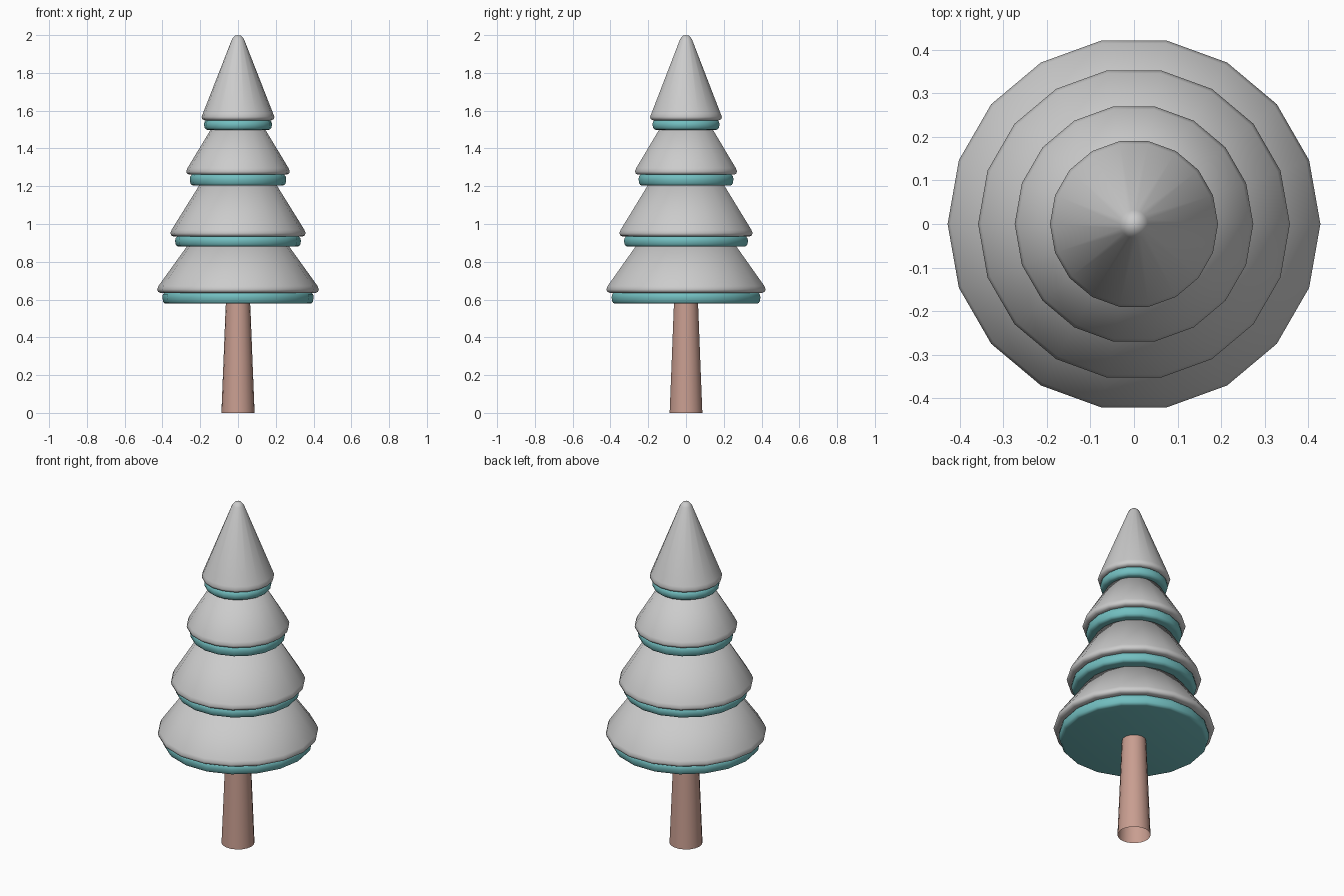
import bpy, bmesh
from math import cos, sin, tau

if "Cube" in bpy.data.objects:
    bpy.data.objects.remove(bpy.data.objects["Cube"])

SIDES = 18


def material(name, rgb):
    m = bpy.data.materials.new(name)
    m.diffuse_color = (*rgb, 1)
    m.use_nodes = True
    m.node_tree.nodes["Principled BSDF"].inputs["Base Color"].default_value = m.diffuse_color
    return m


def lathe(name, profile, mat=None, sharp=False):
    """Revolve (radius, z) points, listed top to bottom, around z."""
    bm = bmesh.new()
    rings = []
    for r, z in profile:
        n = SIDES if r > 0 else 1
        rings.append([bm.verts.new((r * cos(tau * i / SIDES), r * sin(tau * i / SIDES), z))
                      for i in range(n)])
    for a, b in zip(rings, rings[1:]):
        for i in range(SIDES):
            j = (i + 1) % SIDES
            if len(a) == 1:
                bm.faces.new((a[0], b[i], b[j]))
            elif len(b) == 1:
                bm.faces.new((a[j], a[i], b[0]))
            else:
                bm.faces.new((a[j], a[i], b[i], b[j]))
    for f in bm.faces:
        f.smooth = True
    me = bpy.data.meshes.new(name)
    bm.to_mesh(me)
    bm.free()
    ob = bpy.data.objects.new(name, me)
    bpy.context.collection.objects.link(ob)
    if mat:
        me.materials.append(mat)
    return ob


teal = material("needles", (0.17, 0.52, 0.53))
brown = material("bark", (0.58, 0.34, 0.28))

# Trunk, open at the ground
lathe("trunk", [(0.063, 0.60), (0.066, 0.55), (0.077, 0.27), (0.088, 0.0)], brown)

# Tiers: snow top radius, top z, rim radius, snow bottom z, needle radius, needle bottom z
tiers = [
    (0.268, 0.885, 0.428, 0.636, 0.400, 0.578),
    (0.205, 1.205, 0.358, 0.934, 0.333, 0.880),
    (0.143, 1.502, 0.274, 1.261, 0.255, 1.203),
    (0.032, 1.978, 0.193, 1.549, 0.180, 1.498),
]
for k, (rt, zt, rr, zb, rn, zn) in enumerate(tiers, 1):
    # Rounded tip on the top tier, a hidden cap on the others
    cap = [(0, 2.0), (0.018, 1.996)] if k == len(tiers) else [(0, zt)]
    # Sloping snow skirt with a rounded rim
    lathe(f"snow_tier_{k}", cap + [
        (rt, zt), (rr - 0.007, zb + 0.036), (rr, zb + 0.018), (rr - 0.004, zb + 0.006),
        (rr - 0.016, zb), (rn - 0.025, zb), (0, zb)])
    # Rounded band of needles with a flat underside
    lathe(f"needle_band_{k}", [
        (0, zb + 0.002), (rn - 0.012, zb + 0.002), (rn - 0.002, zb - 0.010), (rn, zb - 0.025),
        (rn - 0.003, zn + 0.012), (rn - 0.010, zn + 0.003), (rn - 0.020, zn), (0, zn)], teal)
